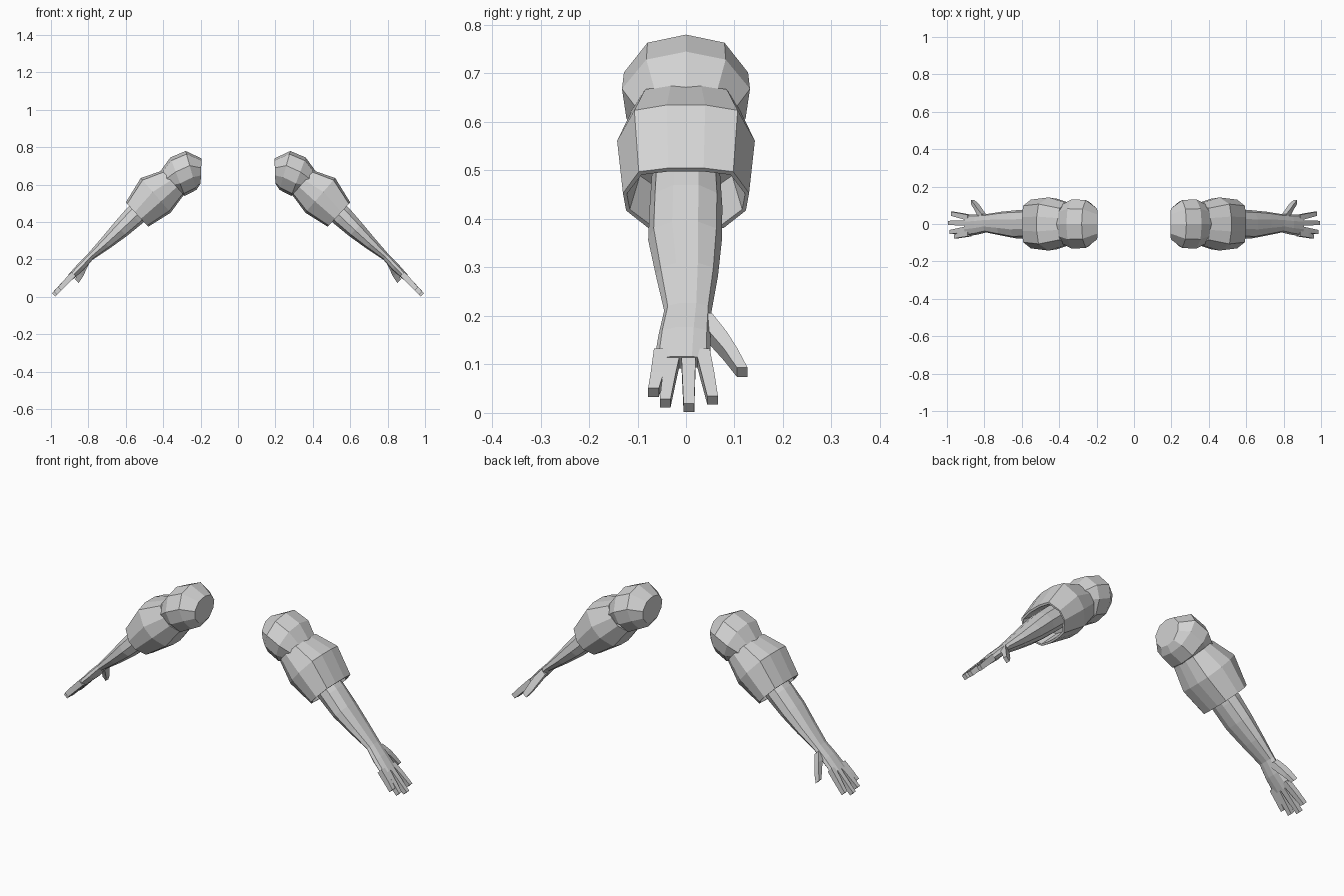
import bpy, bmesh, math
from mathutils import Vector

if "Cube" in bpy.data.objects:
    bpy.data.objects.remove(bpy.data.objects["Cube"])

R = math.sqrt(0.5)
skin = bpy.data.materials.new("light_grey")
skin.diffuse_color = (0.65, 0.65, 0.65, 1)
skin.use_nodes = True
skin.node_tree.nodes["Principled BSDF"].inputs["Base Color"].default_value = skin.diffuse_color

# half cross-sections (side, up), mirrored into full loops
ROUND = [(0, 1), (.62, .84), (1, .25), (.93, -.35), (.55, -.88), (0, -1)]
SLEEVE = [(.28, 1), (.75, .88), (1, .2), (.95, -.35), (.6, -.9), (.2, -1)]
ARM = [(.35, 1), (.85, .6), (1, -.1), (.75, -.75), (.3, -1)]
BOX = [(1, 1), (1, -1)]


def full(half):
    return half + [(-a, b) for a, b in reversed(half) if a > 0]


def xz(s, t):
    """Along-arm distance s and thickness position t to world x, z."""
    return ((s + t) * R, (t - s) * R)


def ring(top, bot, hw, half, yc=0.0):
    """Loop spanning from top (x, z) to bot (x, z) with half-width hw."""
    t, b = Vector((top[0], yc, top[1])), Vector((bot[0], yc, bot[1]))
    return [(t + b) / 2 + (t - b) / 2 * v + Vector((0, u * hw, 0)) for u, v in full(half)]


def arm_ring(s, top, bot, hw, half, yc=0.0):
    return ring(xz(s, top), xz(s, bot), hw, half, yc)


def loft(name, rings):
    """Skin the loops, cap both ends and mirror to the other side."""
    bm = bmesh.new()
    loops = [[bm.verts.new(p) for p in r] for r in rings]
    n = len(loops[0])
    for a, b in zip(loops, loops[1:]):
        for i in range(n):
            j = (i + 1) % n
            bm.faces.new((a[i], a[j], b[j], b[i]))
    bm.faces.new(loops[0])
    bm.faces.new(loops[-1])
    bmesh.ops.recalc_face_normals(bm, faces=bm.faces)
    me = bpy.data.meshes.new(name)
    bm.to_mesh(me)
    bm.free()
    me.materials.append(skin)
    ob = bpy.data.objects.new(name, me)
    bpy.context.collection.objects.link(ob)
    mod = ob.modifiers.new("mirror", 'MIRROR')
    mod.use_mirror_merge = False
    return ob


# rounded shoulder with a flat inner end
loft("shoulder", [
    ring((.195, .74), (.2, .605), .082, ROUND),
    ring((.28, .78), (.222, .572), .128, ROUND),
    ring((.362, .745), (.285, .54), .132, ROUND),
    ring((.42, .665), (.345, .56), .1, ROUND),
])

# flared sleeve, hollow at the lower end
loft("sleeve", [
    ring((.405, .675), (.29, .545), .112, SLEEVE),
    ring((.52, .635), (.36, .45), .142, SLEEVE),
    ring((.6, .505), (.48, .375), .13, SLEEVE),
    ring((.593, .498), (.487, .382), .122, SLEEVE),
    ring((.5, .55), (.41, .46), .1, SLEEVE),
])

# forearm tapering to the wrist, then the flat palm
loft("forearm_and_palm", [
    arm_ring(-.06, .75, .63, .068, ARM),
    arm_ring(.09, .755, .64, .075, ARM),
    arm_ring(.19, .748, .65, .076, ARM, -.002),
    arm_ring(.30, .738, .668, .064, ARM, .002),
    arm_ring(.41, .73, .69, .049, ARM, .004),
    arm_ring(.48, .73, .685, .054, ARM, -.003),
    arm_ring(.56, .725, .69, .058, ARM, -.008),
])

# four fingers: root y, tip y, tip distance
for name, y0, y1, tip in (("little_finger", -.051, -.067, .645),
                          ("ring_finger", -.025, -.043, .677),
                          ("middle_finger", .005, .006, .69),
                          ("index_finger", .034, .055, .668)):
    loft(name, [
        arm_ring(.535, .723, .692, .015, BOX, y0),
        arm_ring(.60, .721, .692, .0135, BOX, y0 + (y1 - y0) * .5),
        arm_ring(tip, .717, .692, .011, BOX, y1),
    ])

# thumb splayed out to the side and slightly under the palm
loft("thumb", [
    arm_ring(.43, .722, .69, .02, BOX, .033),
    arm_ring(.475, .712, .675, .018, BOX, .066),
    arm_ring(.51, .698, .663, .014, BOX, .092),
    arm_ring(.55, .682, .655, .011, BOX, .116),
])
